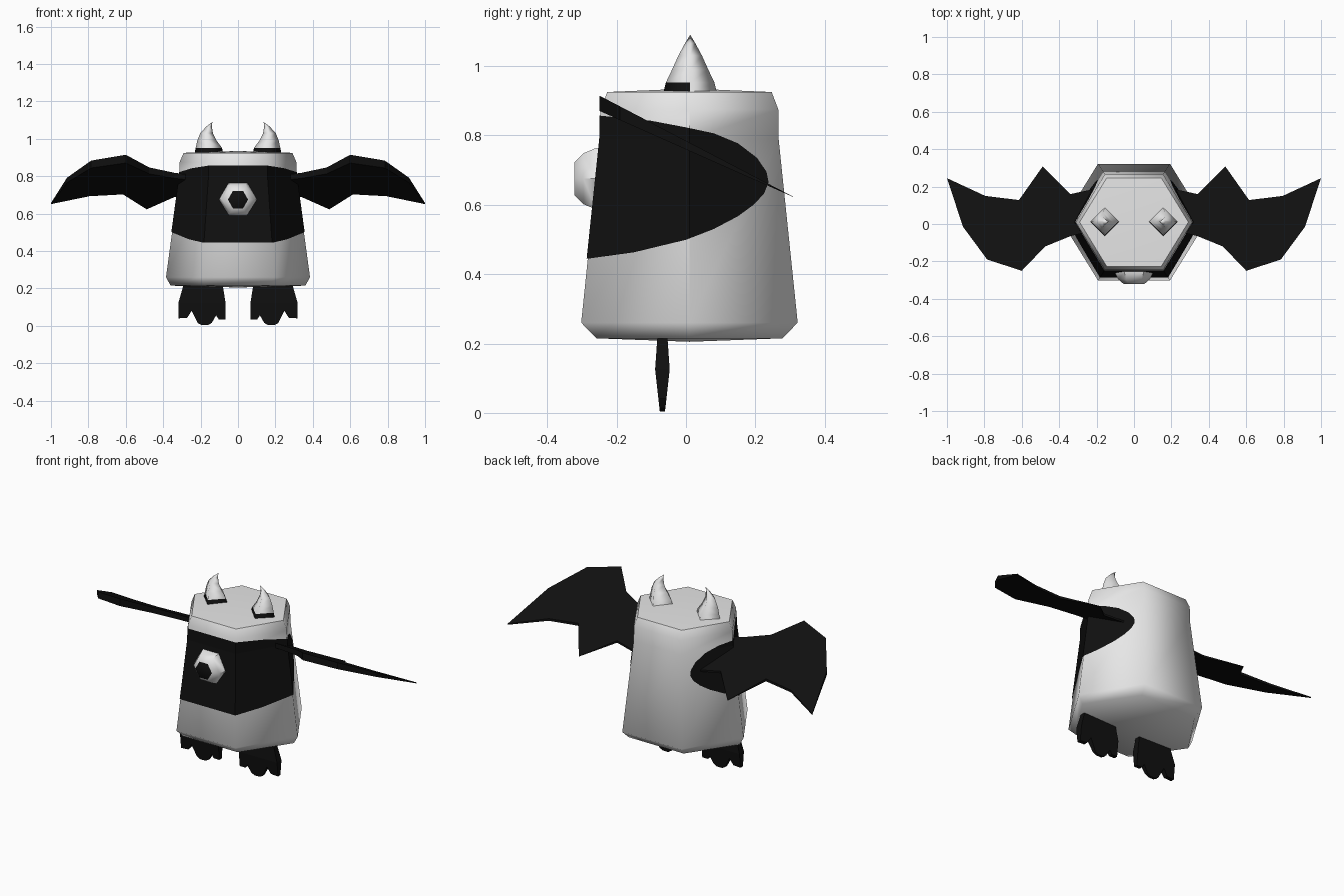
import bpy, bmesh, math
from mathutils import Vector

if "Cube" in bpy.data.objects:
    bpy.data.objects.remove(bpy.data.objects["Cube"])


def material(name, value):
    m = bpy.data.materials.new(name)
    m.diffuse_color = (value, value, value, 1)
    m.use_nodes = True
    m.node_tree.nodes["Principled BSDF"].inputs["Base Color"].default_value = m.diffuse_color
    return m


WHITE = material("white", 0.8)
BLACK = material("black", 0.005)


def finish(name, bm, mats, smooth=None):
    bmesh.ops.recalc_face_normals(bm, faces=bm.faces)
    me = bpy.data.meshes.new(name)
    bm.to_mesh(me)
    bm.free()
    for m in mats:
        me.materials.append(m)
    ob = bpy.data.objects.new(name, me)
    bpy.context.collection.objects.link(ob)
    if smooth:
        bpy.ops.object.select_all(action='DESELECT')
        ob.select_set(True)
        bpy.context.view_layer.objects.active = ob
        bpy.ops.object.shade_smooth_by_angle(angle=math.radians(smooth))
    return ob


def loft(bm, rings):
    """Join rings of equal point count with quads."""
    rows = [[bm.verts.new(p) for p in r] for r in rings]
    for a, b in zip(rows, rows[1:]):
        for i in range(len(a)):
            j = (i + 1) % len(a)
            bm.faces.new((a[i], a[j], b[j], b[i]))
    return rows


def fan(bm, row, tip):
    t = bm.verts.new(tip)
    for i in range(len(row)):
        bm.faces.new((row[i], row[(i + 1) % len(row)], t))


def slab(bm, outline, top, bottom):
    """Solid between two copies of an outline."""
    a, b = loft(bm, [[top(p) for p in outline], [bottom(p) for p in outline]])
    bm.faces.new(a)
    bm.faces.new(b)


# Body: tapered hexagonal barrel (height, half width, half depth)
CY = 0.01
PROFILE = [(.215, .36, .268), (.26, .385, .312), (.79, .313, .257),
           (.875, .312, .256), (.925, .291, .237)]


def hexagon(z, w, d, grow=1.0):
    return [(grow * w * x, CY + grow * d * y, z) for x, y in
            ((1, 0), (.5, 1), (-.5, 1), (-1, 0), (-.5, -1), (.5, -1))]


bm = bmesh.new()
rows = loft(bm, [hexagon(*p) for p in PROFILE])
fan(bm, rows[0], (0, CY, .205))
fan(bm, rows[-1], (0, CY, .935))
finish("body", bm, [WHITE], 62)

# Chest patch: thin skin over the body, trimmed to a rounded outline (y, z)
bm = bmesh.new()
loft(bm, [hexagon(*p, 1.012) for p in PROFILE])
edge = [(-.4, .862), (-.25, .857), (-.1, .842), (0, .823), (.08, .806), (.15, .777),
        (.205, .735), (.232, .695), (.238, .665), (.225, .632), (.195, .6),
        (.15, .567), (.08, .53), (0, .499), (-.15, .463), (-.28, .445), (-.4, .436)]
for (y0, z0), (y1, z1) in zip(edge, edge[1:]):
    bmesh.ops.bisect_plane(bm, geom=bm.verts[:] + bm.edges[:] + bm.faces[:],
                           plane_co=(0, y0, z0), plane_no=Vector((0, z0 - z1, y1 - y0)),
                           clear_outer=True)
finish("chest_patch", bm, [BLACK])

# Beak: hexagonal dome with a black front face
bm = bmesh.new()
rows = loft(bm, [[(r * math.cos(i * math.pi / 3), y, .675 + r * math.sin(i * math.pi / 3))
                  for i in range(6)]
                 for r, y in ((.102, -.23), (.102, -.26), (.085, -.295), (.054, -.322))])
bm.faces.new(rows[-1]).material_index = 1
finish("beak", bm, [WHITE, BLACK], 50)

# Horns: curved four-sided spikes with black front base
for side, label in ((1, "right"), (-1, "left")):
    bm = bmesh.new()
    levels = [(.92, .155, .078), (.952, .156, .07), (.99, .166, .052),
              (1.03, .168, .034), (1.065, .155, .015)]
    rows = loft(bm, [[(side * (x + r), .012, z), (side * x, .012 + r, z),
                      (side * (x - r), .012, z), (side * x, .012 - r, z)]
                     for z, x, r in levels])
    fan(bm, rows[-1], (side * .137, .012, 1.09))
    for f in bm.faces:
        c = f.calc_center_median()
        f.material_index = int(c.z < .95 and c.y < .012)
    finish(label + "_horn", bm, [WHITE, BLACK], 100)

# Wings: swept blades, thick at the leading edge (x, y)
WING = [(.2, -.03), (.34, -.065), (.475, -.12), (.6, -.25), (.785, -.19), (.914, -.015),
        (1, .245), (.795, .15), (.615, .128), (.488, .308), (.34, .16), (.2, .19)]


def wing_point(p, side, sign):
    x, y = p
    return (side * x, y, .772 - .483 * y + sign * .022 * (.32 - y) / .57)


for side, label in ((1, "right"), (-1, "left")):
    bm = bmesh.new()
    slab(bm, WING, lambda p: wing_point(p, side, 1), lambda p: wing_point(p, side, -1))
    finish(label + "_wing", bm, [BLACK])

# Feet: flat three-toed plates, thickest at the ankle (x, z)
ANKLE = [(.085, .24), (.067, .125), (.318, .125), (.285, .24)]
TOES = [(.067, .125), (.067, .035), (.103, .035), (.117, .056), (.14, .016), (.16, .004),
        (.195, .004), (.215, .015), (.248, .08), (.272, .043), (.318, .04), (.318, .125)]


def foot_point(p, side, sign):
    x, z = p
    half = .007 + .014 * z / .125 if z <= .125 else .021 - .008 * (z - .125) / .115
    return (side * x, -.068 + sign * half, z)


for side, label in ((1, "right"), (-1, "left")):
    for part, outline in (("ankle", ANKLE), ("toes", TOES)):
        bm = bmesh.new()
        slab(bm, outline, lambda p: foot_point(p, side, 1),
             lambda p: foot_point(p, side, -1))
        finish(label + "_" + part, bm, [BLACK])
